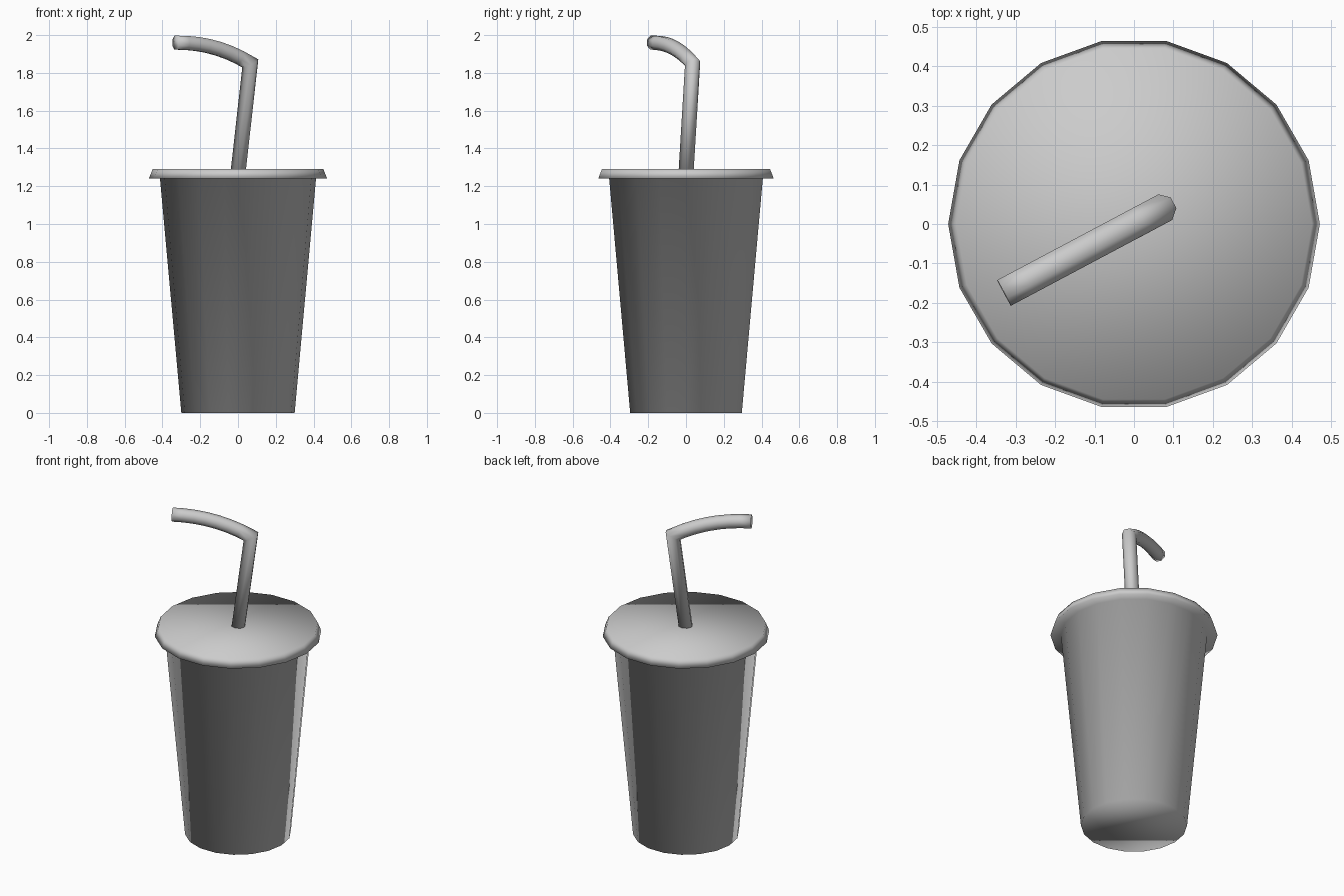
import bpy, bmesh, math
from mathutils import Vector

cube = bpy.data.objects.get("Cube")
if cube:
    bpy.data.objects.remove(cube, do_unlink=True)

grey = bpy.data.materials.new("plain_grey")
grey.use_nodes = True
COLOUR = (0.6, 0.6, 0.6, 1)
grey.diffuse_color = COLOUR
grey.node_tree.nodes["Principled BSDF"].inputs["Base Color"].default_value = COLOUR


def skin(name, rings):
    """Capped, fully smooth surface through rings with equal vertex counts."""
    bm = bmesh.new()
    rows = [[bm.verts.new(p) for p in ring] for ring in rings]
    n = len(rows[0])
    for a, b in zip(rows, rows[1:]):
        for i in range(n):
            j = (i + 1) % n
            bm.faces.new((a[i], a[j], b[j], b[i]))
    bm.faces.new(rows[0][::-1])
    bm.faces.new(rows[-1])
    bmesh.ops.recalc_face_normals(bm, faces=bm.faces)
    for f in bm.faces:
        f.smooth = True
    mesh = bpy.data.meshes.new(name)
    bm.to_mesh(mesh)
    bm.free()
    mesh.materials.append(grey)
    obj = bpy.data.objects.new(name, mesh)
    bpy.context.collection.objects.link(obj)
    return obj


def circle(r, z, sides):
    return [Vector((r * math.cos(t), r * math.sin(t), z))
            for t in (math.tau * i / sides for i in range(sides))]


# Tapered cup running on into the overhanging lid
PROFILE = [(0.30, 0), (0.413, 1.24), (0.472, 1.24), (0.452, 1.29)]
skin("cup_and_lid", [circle(r, z, 18) for r, z in PROFILE])

# Bent straw: a straight stem, then an arm that levels out
elbow, tip = Vector((0.065, 0.035, 1.85)), Vector((-0.33, -0.175, 1.96))
path = [Vector((0, 0, 1.27)), elbow]
STEPS = 7
for k in range(1, STEPS + 1):
    s = k / STEPS
    p = elbow.lerp(tip, s)
    p.z = elbow.z + (tip.z - elbow.z) * (1 - (1 - s) ** 2.2)
    path.append(p)

# Slide each ring along its segment onto the mitre plane at the next joint
R, SIDES = 0.04, 8
side = Vector((tip.x - elbow.x, tip.y - elbow.y, 0)).cross(Vector((0, 0, 1))).normalized()
rings = []
for k, p in enumerate(path):
    before = (p - path[k - 1]).normalized() if k else Vector((0, 0, 1))
    after = (path[k + 1] - p).normalized() if k < len(path) - 1 else before
    along = (path[1] - path[0]).normalized() if k == 0 else before
    plane = (before + after).normalized() if k else Vector((0, 0, 1))
    across = (side - along * side.dot(along)).normalized()
    up = along.cross(across)
    ring = []
    for i in range(SIDES):
        t = math.tau * (i + 0.5) / SIDES
        off = (across * math.cos(t) + up * math.sin(t)) * R
        ring.append(p + off - along * (off.dot(plane) / along.dot(plane)))
    rings.append(ring)
skin("straw", rings)
